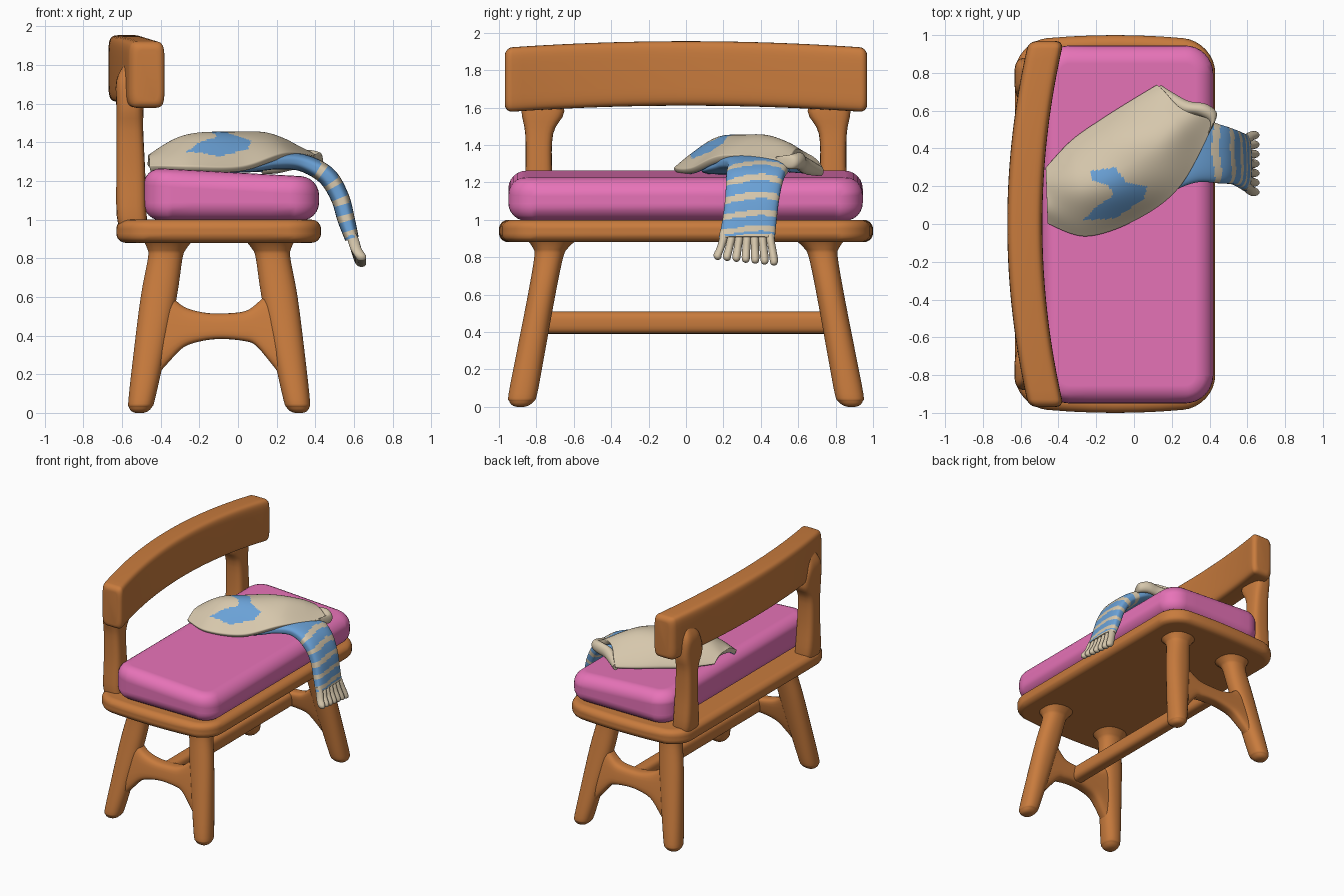
import bpy, bmesh, math
from mathutils import Vector

if "Cube" in bpy.data.objects:
    bpy.data.objects.remove(bpy.data.objects["Cube"])

X, Y, Z = Vector((1, 0, 0)), Vector((0, 1, 0)), Vector((0, 0, 1))


def material(name, rgb):
    m = bpy.data.materials.new(name)
    m.diffuse_color = [((c / 255 + .055) / 1.055) ** 2.4 for c in rgb] + [1]
    m.use_nodes = True
    m.node_tree.nodes["Principled BSDF"].inputs["Base Color"].default_value = m.diffuse_color
    return m


WOOD = material("orange wood", (200, 123, 61))
PINK = material("pink fabric", (231, 115, 184))
BEIGE = material("beige wool", (214, 199, 172))
BLUE = material("blue wool", (106, 161, 214))


def finish(name, bm, mats, angle=50):
    me = bpy.data.meshes.new(name)
    bm.to_mesh(me)
    bm.free()
    for m in mats:
        me.materials.append(m)
    me.shade_smooth()
    me.set_sharp_from_angle(angle=math.radians(angle))
    ob = bpy.data.objects.new(name, me)
    bpy.context.collection.objects.link(ob)
    return ob


def spline(pts, s):
    """Catmull-Rom through tuples, s runs from 0 to len-1"""
    n = len(pts)
    i = min(int(s), n - 2)
    t = s - i
    p0, p1, p2, p3 = (pts[max(0, min(n - 1, k))] for k in (i - 1, i, i + 1, i + 2))
    return [.5 * (2 * b + (c - a) * t + (2 * a - 5 * b + 4 * c - d) * t * t + (3 * b - a - 3 * c + d) * t ** 3)
            for a, b, c, d in zip(p0, p1, p2, p3)]


def resample(pts, per):
    n = (len(pts) - 1) * per
    return [spline(pts, i / per) for i in range(n + 1)]


def loft(name, rings, mats, power=2, n=24, rule=None):
    """Skin superellipse rings given as (centre, half axis U, half axis V)"""
    bm = bmesh.new()
    loops = []
    for c, u, v in rings:
        loop = []
        for k in range(n):
            a = 2 * math.pi * (k + .5) / n
            ca, sa = math.cos(a), math.sin(a)
            loop.append(bm.verts.new(c + u * math.copysign(abs(ca) ** (2 / power), ca)
                                     + v * math.copysign(abs(sa) ** (2 / power), sa)))
        loops.append(loop)
    for i in range(len(loops) - 1):
        for k in range(n):
            l = (k + 1) % n
            f = bm.faces.new((loops[i][k], loops[i][l], loops[i + 1][l], loops[i + 1][k]))
            if rule:
                f.material_index = rule(i, f.calc_center_median())
    for loop in (loops[0], loops[-1]):
        bm.faces.new(loop).material_index = len(mats) - 1
    bmesh.ops.recalc_face_normals(bm, faces=bm.faces)
    return finish(name, bm, mats)


def column(name, stations, mat, power=2, per=4, n=24):
    """Upright limb from (x, y, z, half x, half y) stations"""
    return loft(name, [(Vector(s[:3]), X * s[3], Y * s[4]) for s in resample(stations, per)], [mat], power, n)


def slab(name, x0, x1, y0, y1, z0, z1, r, bevel, mat, tilt=0, bow=0):
    """Rounded plank; tilt raises the top towards the back, bow narrows front and back"""
    bm = bmesh.new()
    outline = []
    for cx, cy, a0 in ((x1 - r, y1 - r, 0), (x0 + r, y1 - r, 90), (x0 + r, y0 + r, 180), (x1 - r, y0 + r, 270)):
        for k in range(9):
            a = math.radians(a0 + 90 * k / 8)
            outline.append((cx + r * math.cos(a), cy + r * math.sin(a)))
        if a0 in (0, 180):  # extra points along the bowed sides
            sx = 1 if a0 else -1
            outline += [(cx + sx * (x1 - x0 - 2 * r) * k / 6, y0 if a0 else y1) for k in range(1, 6)]
    mid, half = (x0 + x1) / 2, (x1 - x0) / 2
    outline = [(x, y * (1 - bow * ((x - mid) / half) ** 2)) for x, y in outline]
    low = [bm.verts.new((x, y, z0)) for x, y in outline]
    top = [bm.verts.new((x, y, z1 + tilt * (x1 - x) / (x1 - x0))) for x, y in outline]
    bm.faces.new(low[::-1])
    bm.faces.new(top)
    for k in range(len(low)):
        l = (k + 1) % len(low)
        bm.faces.new((low[k], low[l], top[l], top[k]))
    ob = finish(name, bm, [mat])
    b = ob.modifiers.new("soft edge", 'BEVEL')
    b.width, b.segments, b.limit_method, b.angle_limit = bevel, 6, 'ANGLE', math.radians(50)
    b.harden_normals = True
    return ob


# Seat board and cushion
slab("seat_board", -.63, .43, -1, 1, .88, 1.0, .17, .05, WOOD, 0, .035)
slab("seat_cushion", -.49, .42, -.95, .945, .995, 1.22, .15, .095, PINK, .05)

# Curved backrest board with rounded ends
rings = []
R, E = .04, .968
ys = [(E - R * (1 - math.sin(a)), R * (1 - math.cos(a))) for a in (math.pi / 2 * k / 6 for k in range(7))]
ys = [(-y, d) for y, d in ys[::-1]] + [(-.92 + 1.84 * k / 40, 0) for k in range(1, 40)] + ys
for y, inset in ys:
    bow = 1 - (y / E) ** 2
    zt, zb = 1.92 + .035 * bow, 1.575 + .035 * bow
    rings.append((Vector((-.465 - .113 * bow, y, (zt + zb) / 2)),
                  X * (.093 - inset), Z * ((zt - zb) / 2 - inset)))
loft("backrest_board", rings, [WOOD], 6, 40)

for s, side in ((-1, "left"), (1, "right")):
    # Backrest posts, flared into seat and board
    column("back_post_" + side, [(-.53, s * .78, .92, .07, .08), (-.55, s * .785, 1.02, .078, .09),
                                 (-.555, s * .787, 1.25, .075, .072), (-.56, s * .785, 1.46, .07, .075),
                                 (-.56, s * .765, 1.58, .07, .115), (-.565, s * .78, 1.72, .065, .09),
                                 (-.555, s * .78, 1.81, .03, .05)], WOOD, 3.5)
    # Splayed legs with rounded feet
    for name, xt, xf in (("back_leg_", -.36, -.51), ("front_leg_", .165, .315)):
        leg = []
        for z, rx, ry in ((0, .02, .02), (.008, .042, .045), (.03, .06, .066), (.07, .069, .077), (.3, .082, .076),
                          (.6, .094, .074), (.8, .09, .078), (.85, .102, .095), (.9, .135, .14)):
            t = z / .9
            leg.append((xf + (xt - xf) * t, s * (.885 - .17 * t), z, rx, ry))
        column(name + side, leg, WOOD, 2.3)
    # Arched rail between front and back leg
    lean = Vector((0, -s * .19, 1))
    rail = resample([(-.43, .18, .70), (-.36, .26, .62), (-.28, .34, .55), (-.18, .373, .52), (-.08, .382, .515),
                     (.03, .372, .525), (.09, .35, .56), (.16, .27, .63), (.23, .18, .70)], 4)
    loft("side_rail_" + side, [(Vector((x, s * .8, .45)) + lean * ((b + t) / 2 - .45), Y * .055, lean * (t - b) / 2)
                               for x, b, t in rail], [WOOD], 3.5)

# Long rail joining the two side rails
loft("long_rail", [(Vector((-.09, y, .45)), X * .055, Z * .06) for y in (-.8, -.4, 0, .4, .8)], [WOOD], 3)

# Folded blanket: an arched sheet between two rails, blue underneath
LOW = [(-.46, 0, 1.28), (-.25, -.07, 1.275), (.02, .02, 1.275), (.25, .2, 1.345), (.43, .54, 1.32)]
HIGH = [(-.47, .30, 1.28), (-.33, .45, 1.27), (-.16, .57, 1.265), (0, .67, 1.26), (.12, .74, 1.26)]
CREST = [(.06,), (.155,), (.19,), (.145,), (.085,)]
PATCH = [(-.27, .02), (-.1, .03), (.05, .13), (.07, .2), (-.04, .22), (-.1, .3), (-.23, .28),
         (-.22, .23), (-.13, .2), (-.11, .15), (-.2, .09)]


def inside(p, poly):
    hit = False
    for (ax, ay), (bx, by) in zip(poly, poly[1:] + poly[:1]):
        if (ay > p.y) != (by > p.y) and p.x < ax + (bx - ax) * (p.y - ay) / (by - ay):
            hit = not hit
    return hit


bm = bmesh.new()
NU, NV = 90, 64
grid = []
for i in range(NU + 1):
    s = 4 * i / NU
    lo, hi, c = Vector(spline(LOW, s)), Vector(spline(HIGH, s)), spline(CREST, s)[0]
    row = []
    for j in range(NV + 1):
        t = j / NV
        p = lo.lerp(hi, t)
        arch = max(0, math.sin(math.pi * t))
        # gentle slope to the front, steeper at the back
        p.z += c * arch ** (1.05 if t < .5 else .75) + .006 * arch * math.sin(9 * t + 3 * s)
        # shallow bite in the open end
        p -= Vector((.05, .05, 0)) * max(0, s - 3.5) * arch ** 2
        row.append(bm.verts.new(p))
    grid.append(row)
for i in range(NU):
    for j in range(NV):
        f = bm.faces.new((grid[i][j], grid[i + 1][j], grid[i + 1][j + 1], grid[i][j + 1]))
        f.material_index = int(inside(f.calc_center_median(), PATCH))
blanket = finish("folded_blanket", bm, [BEIGE, BLUE], 180)
m = blanket.modifiers.new("thickness", 'SOLIDIFY')
m.thickness, m.offset, m.material_offset = .04, -1, 1
m = blanket.modifiers.new("soft rim", 'SUBSURF')
m.levels = m.render_levels = 1

# Rolled beige fold closing the open end of the blanket
fold = resample([(.40, .49, 1.315, .02), (.42, .56, 1.31, .032), (.36, .605, 1.315, .038), (.27, .62, 1.30, .038),
                 (.2, .66, 1.28, .034), (.13, .72, 1.26, .02)], 6)
loft("blanket_end_fold", [(Vector(p[:3]), Vector((.6, .8, 0)) * p[3], Z * p[3] * 1.2) for p in fold], [BEIGE])

# Striped scarf end hanging over the front edge
path = resample([(-.1, .2, 1.262, .11, .02), (.06, .235, 1.27, .145, .025), (.2, .34, 1.3, .17, .04),
                 (.33, .39, 1.295, .17, .045), (.455, .37, 1.23, .155, .05), (.525, .355, 1.12, .145, .048),
                 (.56, .34, 1.0, .145, .045), (.59, .325, .9, .15, .036)], 14)
rings = []
for i, p in enumerate(path):
    a, b = path[max(i - 1, 0)], path[min(i + 1, len(path) - 1)]
    tangent = Vector((b[0] - a[0], 0, b[2] - a[2])).normalized()
    rings.append((Vector(p[:3]), Y * p[3], tangent.cross(Y) * p[4]))


def stripe(i, c):
    s = i / 14 + .08 * math.sin(17 * c.y + 1)
    return int(s > 6.8 or (s > 3.1 and (s - 3.5) % .72 < .27))


loft("striped_scarf", rings, [BLUE, BEIGE], 3, 64, stripe)

# Fringe along the scarf end
for k in range(7):
    f = k / 3 - 1
    y0, y1, drop = .325 + .125 * f, .32 + .15 * f, .015 * f
    column(f"scarf_fringe_{k + 1}", [(.583, y0, .94, .022, .02), (.595, y0, .9, .03, .023),
                                     (.61, (y0 + y1) / 2, .85, .03, .022), (.632, y1, .80 - drop, .031, .023),
                                     (.638, y1, .778 - drop, .022, .017), (.638, y1, .77 - drop, .004, .004)],
           BEIGE, 2, 3, 12)
